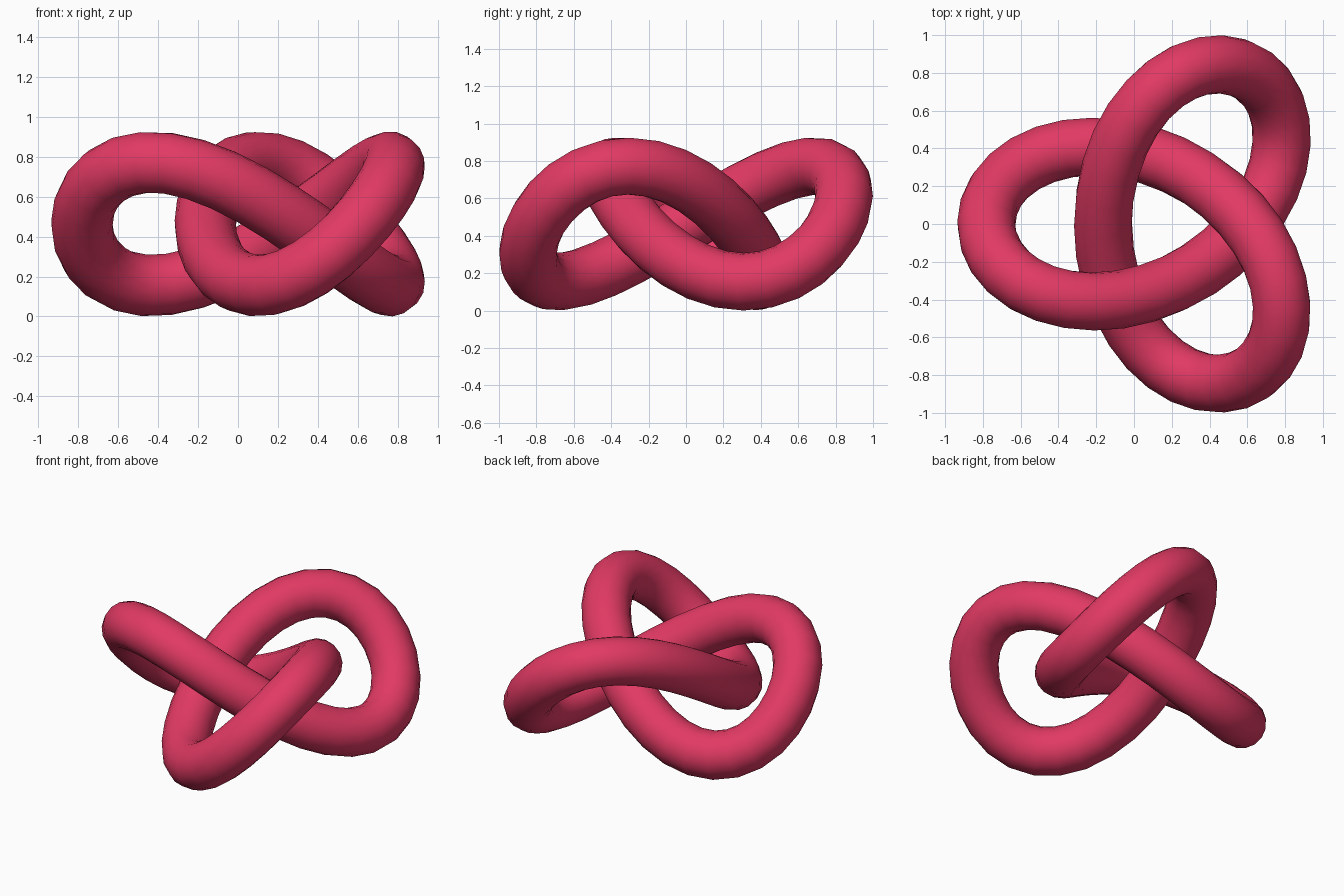
import bpy
from math import sin, cos, pi

if "Cube" in bpy.data.objects:
    bpy.data.objects.remove(bpy.data.objects["Cube"])

S = 0.309          # overall scale
N = 64             # steps along the knot
X_OFF = 0.469      # recentres the three lobes in x

# Trefoil centre line, swept with a round section
curve = bpy.data.curves.new("knot_tube", "CURVE")
curve.dimensions = "3D"
curve.bevel_depth = S / 2
curve.bevel_resolution = 6
spline = curve.splines.new("POLY")
spline.points.add(N - 1)
spline.use_cyclic_u = True
spline.use_smooth = True
for i, p in enumerate(spline.points):
    t = 2 * pi * i / N
    p.co = (S * (X_OFF - cos(t) - 2 * cos(2 * t)),
            S * (sin(t) - 2 * sin(2 * t)),
            S * (1.5 + sin(3 * t)), 1)

knot = bpy.data.objects.new("knot_tube", curve)
bpy.context.collection.objects.link(knot)

# Red-pink material
mat = bpy.data.materials.new("rose_red")
mat.diffuse_color = (0.76, 0.042, 0.127, 1)
mat.use_nodes = True
mat.node_tree.nodes["Principled BSDF"].inputs["Base Color"].default_value = mat.diffuse_color
curve.materials.append(mat)

# Turn the sweep into a smooth mesh
bpy.context.view_layer.objects.active = knot
knot.select_set(True)
bpy.ops.object.convert(target="MESH")
bpy.ops.object.shade_smooth()
